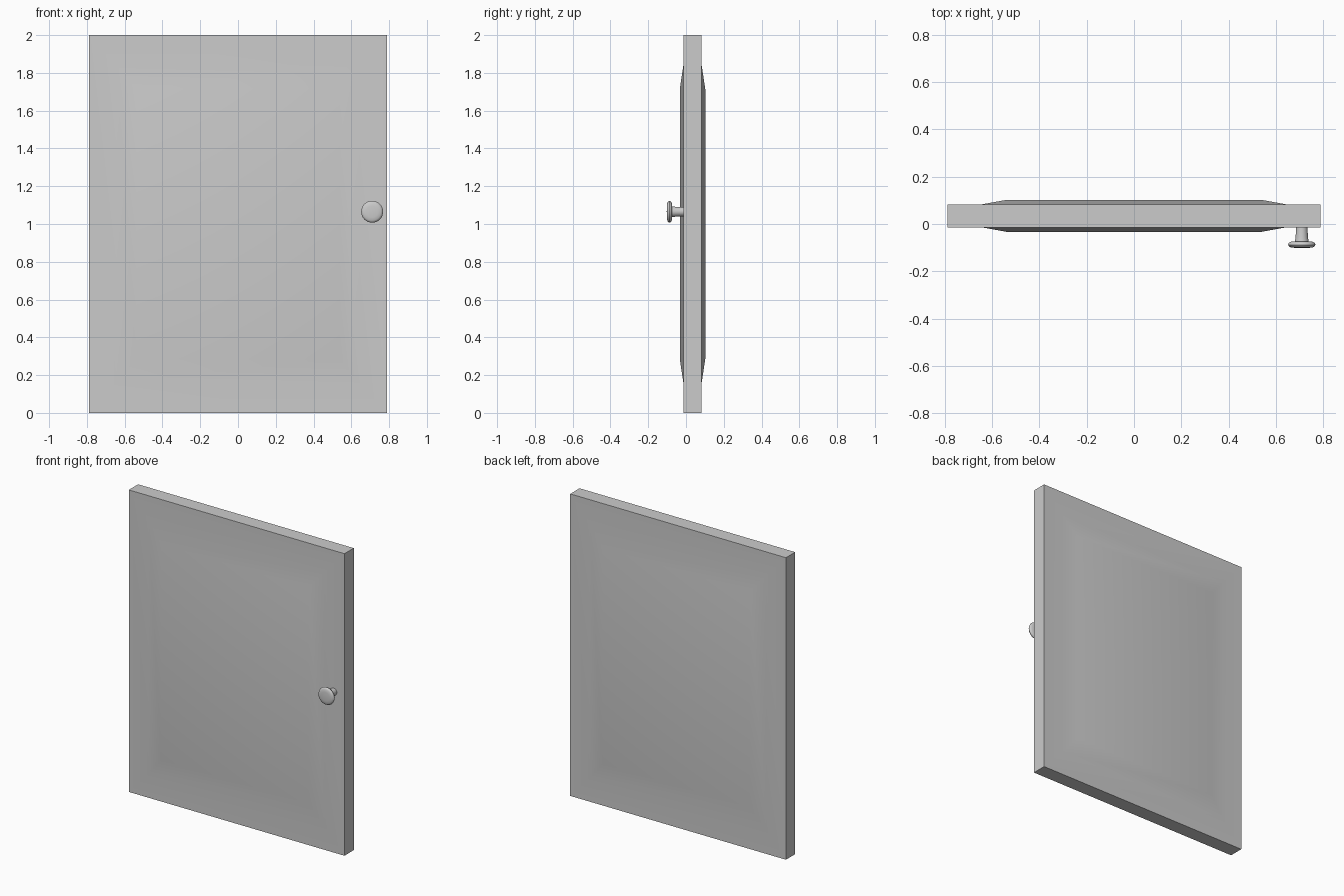
import bpy, bmesh, math
from mathutils import Matrix, Vector

if "Cube" in bpy.data.objects:
    bpy.data.objects.remove(bpy.data.objects["Cube"])

GREY = (0.6, 0.6, 0.6, 1)
grey = bpy.data.materials.new("light grey")
grey.use_nodes = True
grey.diffuse_color = GREY
grey.node_tree.nodes["Principled BSDF"].inputs["Base Color"].default_value = GREY


def finish(bm, name, angle):
    bmesh.ops.recalc_face_normals(bm, faces=bm.faces)
    mesh = bpy.data.meshes.new(name)
    bm.to_mesh(mesh)
    bm.free()
    mesh.materials.append(grey)
    obj = bpy.data.objects.new(name, mesh)
    bpy.context.collection.objects.link(obj)
    bpy.ops.object.select_all(action='DESELECT')
    bpy.context.view_layer.objects.active = obj
    obj.select_set(True)
    bpy.ops.object.shade_smooth_by_angle(angle=math.radians(angle))
    return obj


# Door slab with a raised, sloped panel on each face
FRONT, BACK, RAISE = -0.014, 0.083, 0.019
bm = bmesh.new()
bmesh.ops.create_cube(bm, size=1, matrix=Matrix.Translation((0, (FRONT + BACK) / 2, 1))
                      @ Matrix.Diagonal((1.58, BACK - FRONT, 2, 1)))
bm.normal_update()
for face in [f for f in bm.faces if abs(f.normal.y) > 0.9]:
    out = face.normal.y
    for half_x, half_z, lift in ((0.645, 0.84, 0), (0.54, 0.715, RAISE)):
        bmesh.ops.inset_region(bm, faces=[face], thickness=0.05)
        for v in face.verts:
            v.co.x = math.copysign(half_x, v.co.x)
            v.co.z = 1 + math.copysign(half_z, v.co.z - 1)
            v.co.y += out * lift
finish(bm, "door_panel", 30)

# Turned knob: (radius, y) profile spun around its axis
profile = [(0, -0.102), (0.03, -0.101), (0.046, -0.099), (0.054, -0.095), (0.058, -0.088),
           (0.055, -0.08), (0.046, -0.075), (0.029, -0.073), (0.026, -0.055), (0.024, -0.01)]
bm = bmesh.new()
verts = [bm.verts.new((0.71 + r, y, 1.065)) for r, y in profile]
edges = [bm.edges.new(pair) for pair in zip(verts, verts[1:])]
bmesh.ops.spin(bm, geom=verts + edges, cent=(0.71, 0, 1.065), axis=(0, 1, 0),
               angle=math.tau, steps=32)
bmesh.ops.remove_doubles(bm, verts=bm.verts, dist=0.0001)
finish(bm, "knob", 50)
